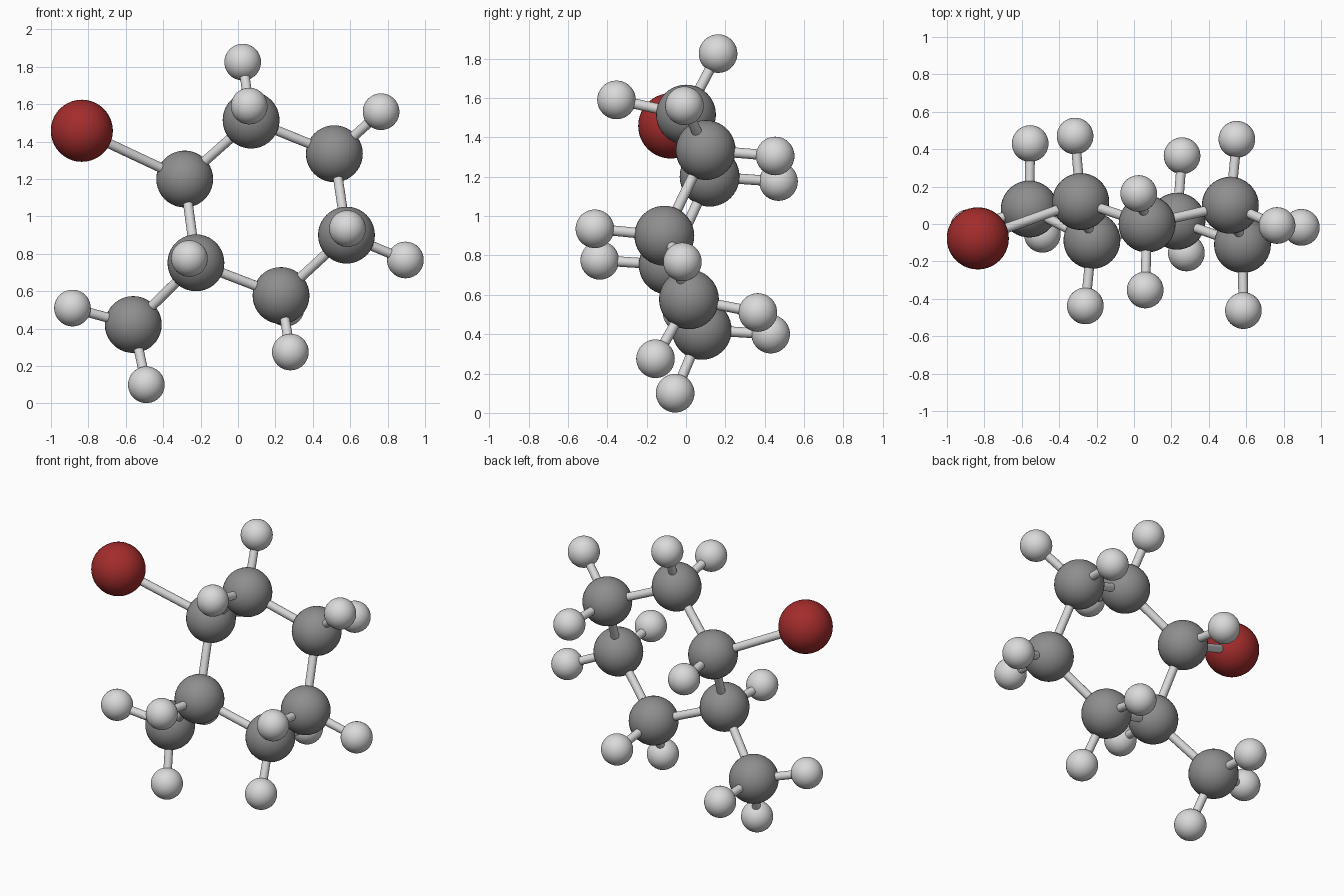
import bpy
from mathutils import Vector

if "Cube" in bpy.data.objects:
    bpy.data.objects.remove(bpy.data.objects["Cube"])


def material(name, rgb):
    m = bpy.data.materials.new(name)
    m.diffuse_color = (*rgb, 1.0)
    m.use_nodes = True
    m.node_tree.nodes["Principled BSDF"].inputs["Base Color"].default_value = m.diffuse_color
    return m


GREY = material("dark grey", (0.27, 0.27, 0.27))
WHITE = material("soft white", (0.70, 0.70, 0.70))
RED = material("dark red", (0.37, 0.025, 0.025))
BOND_RADIUS = 0.026


def finish(name, mat):
    ob = bpy.context.object
    ob.name = name
    ob.data.materials.append(mat)
    bpy.ops.object.shade_smooth_by_angle()
    return ob


def ball(name, pos, radius, mat):
    bpy.ops.mesh.primitive_uv_sphere_add(segments=40, ring_count=20, radius=radius, location=pos)
    finish(name, mat)


def stick(name, a, b):
    a, b = Vector(a), Vector(b)
    d = b - a
    bpy.ops.mesh.primitive_cylinder_add(vertices=24, radius=BOND_RADIUS, depth=d.length,
                                        location=(a + b) / 2)
    ob = finish(name, WHITE)
    ob.rotation_euler = d.to_track_quat('Z', 'Y').to_euler()


# Each large grey ball with the small white balls attached to it;
# the first six form the ring, the last is the side branch
groups = [
    ((-0.285, 0.12, 1.20), [(-0.315, 0.47, 1.175)]),
    ((0.07, 0.0, 1.515), [(0.025, 0.163, 1.825), (0.06, -0.353, 1.59)]),
    ((0.515, 0.10, 1.335), [(0.765, -0.008, 1.56), (0.55, 0.453, 1.305)]),
    ((0.58, -0.11, 0.90), [(0.585, -0.463, 0.935), (0.895, -0.018, 0.767)]),
    ((0.23, 0.015, 0.577), [(0.28, -0.155, 0.275), (0.257, 0.365, 0.51)]),
    ((-0.225, -0.088, 0.752), [(-0.26, -0.438, 0.775)]),
    ((-0.56, 0.08, 0.422), [(-0.885, -0.02, 0.51), (-0.555, 0.43, 0.40), (-0.49, -0.055, 0.10)]),
]
for i, (centre, small) in enumerate(groups, 1):
    ball(f"grey_ball_{i}", centre, 0.152, GREY)
    for j, pos in enumerate(small, 1):
        ball(f"white_ball_{i}_{j}", pos, 0.098, WHITE)
        stick(f"short_stick_{i}_{j}", centre, pos)

# Ring sticks
for i in range(6):
    stick(f"ring_stick_{i + 1}", groups[i][0], groups[(i + 1) % 6][0])

# Branch stick
stick("branch_stick", groups[5][0], groups[6][0])

# Red ball and its long stick
red_pos = (-0.835, -0.077, 1.458)
ball("red_ball", red_pos, 0.166, RED)
stick("red_stick", groups[0][0], red_pos)
